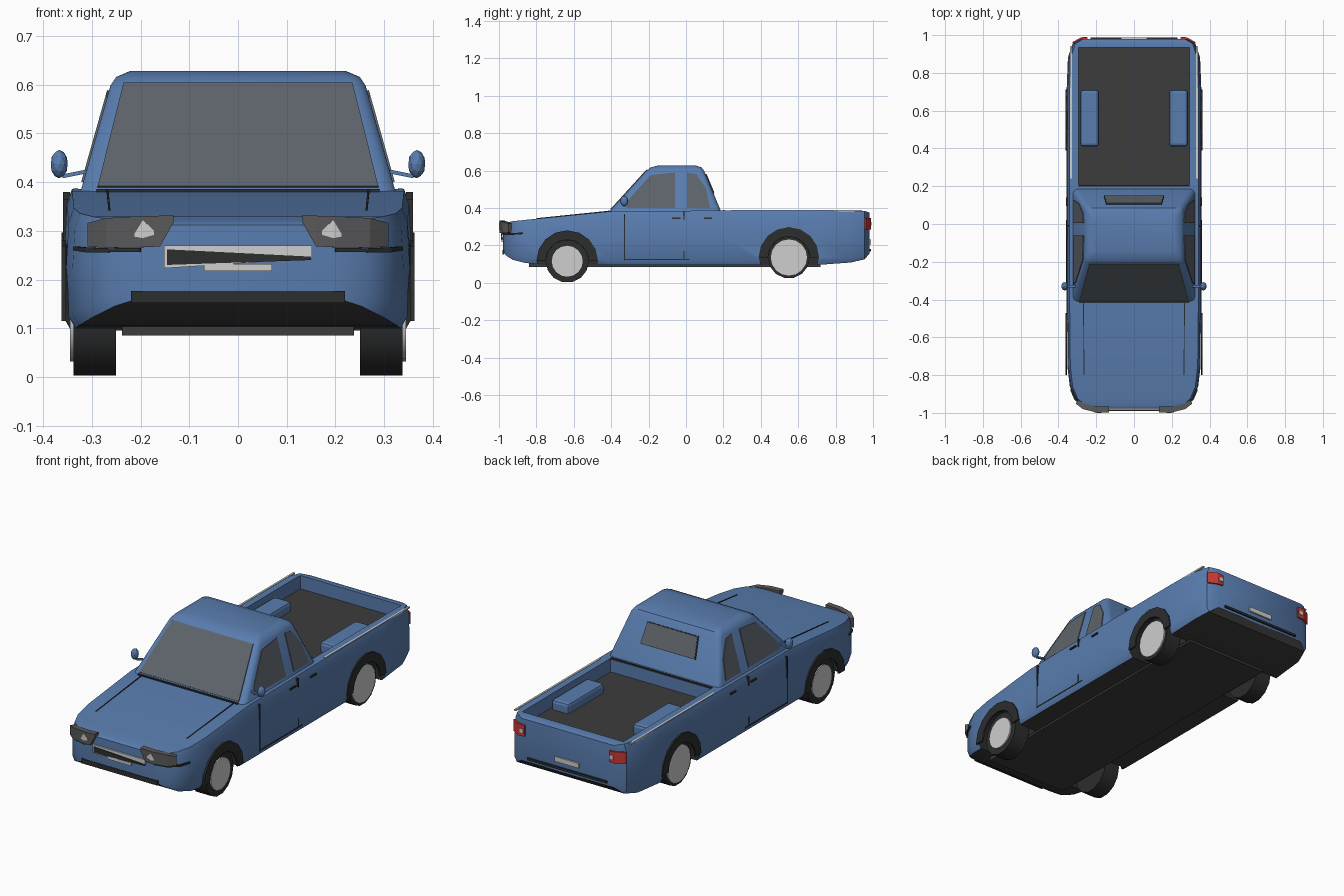
import bpy, bmesh, math

cube = bpy.data.objects.get("Cube")
if cube:
    bpy.data.objects.remove(cube, do_unlink=True)


def material(name, red, green, blue):
    mat = bpy.data.materials.new(name)
    mat.use_nodes = True
    mat.diffuse_color = (red, green, blue, 1)
    shader = next(n for n in mat.node_tree.nodes if n.type == 'BSDF_PRINCIPLED')
    shader.inputs["Base Color"].default_value = (red, green, blue, 1)
    return mat


PAINT = material("blue paint", .1, .205, .43)
BLACK = material("black trim", .025, .026, .027)
LINER = material("dark bed liner", .046, .046, .047)
GLASS = material("grey glass", .112, .126, .145)
LAMP = material("lamp grey", .1, .1, .105)
LIGHT = material("light metal", .62, .62, .62)
RED = material("red lens", .58, .04, .035)


def make(name, verts, faces, mat, thickness=0, smooth=False):
    """Mesh object from points and faces, optionally thickened."""
    mesh = bpy.data.meshes.new(name)
    mesh.from_pydata([tuple(v) for v in verts], [], faces)
    mesh.materials.append(mat)
    bm = bmesh.new()
    bm.from_mesh(mesh)
    bmesh.ops.recalc_face_normals(bm, faces=bm.faces)
    bm.to_mesh(mesh)
    bm.free()
    obj = bpy.data.objects.new(name, mesh)
    bpy.context.collection.objects.link(obj)
    if thickness:
        mod = obj.modifiers.new("thickness", 'SOLIDIFY')
        mod.thickness, mod.offset = thickness, 0
    if smooth:
        shade(obj)
    return obj


def activate(obj):
    bpy.ops.object.select_all(action='DESELECT')
    obj.select_set(True)
    bpy.context.view_layer.objects.active = obj


def shade(obj):
    activate(obj)
    bpy.ops.object.shade_smooth_by_angle(angle=math.radians(32))


def loft(name, rings, mat, smooth=True):
    """Skin closed rings of equal length and cap both ends."""
    n, last = len(rings[0]), (len(rings) - 1) * len(rings[0])
    faces = [(r * n + i, r * n + (i + 1) % n, (r + 1) * n + (i + 1) % n, (r + 1) * n + i)
             for r in range(len(rings) - 1) for i in range(n)]
    faces += [tuple(range(n)), tuple(range(last, last + n))]
    return make(name, [p for ring in rings for p in ring], faces, mat, smooth=smooth)


def plate(name, pts, mat, thickness=.006):
    return make(name, pts, [tuple(range(len(pts)))], mat, thickness)


def box(name, low, high, mat, bevel=0):
    corners = [[(x, y, z) for x, y in ((low[0], low[1]), (high[0], low[1]),
                                       (high[0], high[1]), (low[0], high[1]))]
               for z in (low[2], high[2])]
    obj = loft(name, corners, mat, smooth=False)
    if bevel:
        mod = obj.modifiers.new("bevel", 'BEVEL')
        mod.width, mod.segments = bevel, 2
    return obj


def side_box(name, s, x, y, z, mat, bevel=0):
    """Box on one side of the car from (low, high) pairs."""
    xs = sorted((s * x[0], s * x[1]))
    return box(name, (xs[0], y[0], z[0]), (xs[1], y[1], z[1]), mat, bevel)


def disc(name, s, x0, x1, y, z, r, mat, sides=16):
    ring = [(r * math.cos(math.tau * i / sides), r * math.sin(math.tau * i / sides))
            for i in range(sides)]
    return loft(name, [[(s * x, y + a, z + b) for a, b in ring] for x in (x0, x1)], mat)


SIDES = (("left", 1), ("right", -1))
# Wheel: end, y, z, tyre radius, rim radius
WHEELS = (("front", -.635, .115, .115, .083), ("rear", .55, .135, .112, .097))

# Body shell: y, half width, bottom, top
STATIONS = [(-.978, .2, .165, .312), (-.962, .265, .145, .322), (-.925, .312, .122, .329),
            (-.86, .34, .106, .336), (-.75, .353, .095, .347), (-.4, .357, .095, .382),
            (.2, .357, .095, .386), (.7, .357, .095, .386), (.88, .35, .108, .386),
            (.955, .325, .125, .384), (.98, .28, .155, .375)]


def body_ring(y, w, low, top):
    half = [(w * .96, low), (w, low + .025), (w, low + .5 * (top - low)),
            (w * .985, top - .03), (w * .955, top)]
    return [(x, y, z) for x, z in half] + [(-x, y, z) for x, z in reversed(half)]


body = loft("body", [body_ring(*s) for s in STATIONS], PAINT, smooth=False)

# Open the load bed and the wheel wells
cutters = [box("bed_cutter", (-.293, .205, .315), (.293, .935, .6), PAINT)]
for side, s in SIDES:
    for end, y, z, r, rim in WHEELS:
        cutters.append(disc("well_cutter", s, .24, .5, y, z, r + .045, PAINT, 18))
for cutter in cutters:
    activate(body)
    mod = body.modifiers.new("cut", 'BOOLEAN')
    mod.operation, mod.solver, mod.object = 'DIFFERENCE', 'EXACT', cutter
    bpy.ops.object.modifier_apply(modifier=mod.name)
    bpy.data.objects.remove(cutter, do_unlink=True)

# Black wells, dark underside and bed floor
body.data.materials.clear()
for mat in (PAINT, BLACK, LINER):
    body.data.materials.append(mat)
for face in body.data.polygons:
    c, n = face.center, face.normal
    in_well = any(math.hypot(c.y - y, c.z - z) < r + .05 for _, y, z, r, _ in WHEELS)
    underside = n.z < -.4 and abs(n.x) < .4 and c.z < .157
    bed_floor = n.z > .9 and c.z < .33 and abs(c.x) < .3 and c.y > .2
    face.material_index = 0
    if underside or bed_floor:
        face.material_index = 2
    elif in_well and .2 < abs(c.x) < .34 and c.z < .31 and n.z < .5:
        face.material_index = 1
shade(body)
box("underside", (-.238, -.84, .085), (.238, .72, .11), LINER)

# Cab with sloping pillars and rounded roof
BASE, EAVE = (.375, -.415, .19, .325), (.598, -.212, .097, .262)


def cab_ring(z, front, back, w, r=.026):
    ring = []
    for cx, cy, start in ((w - r, back - r, 0), (r - w, back - r, 1),
                          (r - w, front + r, 2), (w - r, front + r, 3)):
        for k in range(4):
            a = (start + k / 3) * math.pi / 2
            ring.append((cx + r * math.cos(a), cy + r * math.sin(a), z))
    return ring


loft("cab", [cab_ring(*lv) for lv in (BASE, EAVE, (.616, -.19, .084, .25),
                                      (.628, -.145, .05, .222))], PAINT)


def on_cab(index, z):
    """Front, back or side of the cab at a height."""
    t = (z - BASE[0]) / (EAVE[0] - BASE[0])
    return BASE[index] + t * (EAVE[index] - BASE[index])


def pane(name, index, outline, grow, mat):
    pts = [(x, on_cab(index, z) + grow, z) for x, z in outline]
    return plate(name, pts, mat)


pane("windshield", 1, [(-.288, .39), (.288, .39), (.235, .603), (-.235, .603)], -.002, GLASS)
pane("rear_window_frame", 2, [(-.16, .477), (.16, .477), (.148, .581), (-.148, .581)], .001, BLACK)
pane("rear_window", 2, [(-.155, .481), (.155, .481), (.144, .577), (-.144, .577)], .003, GLASS)

DOOR_GLASS = [(-.32, .4), (-.305, .445), (-.19, .575), (-.06, .588), (-.06, .4)]
REAR_GLASS = [(.005, .4), (.005, .588), (.055, .58), (.108, .5), (.128, .4)]
for side, s in SIDES:
    for name, outline in (("door_window", DOOR_GLASS), ("quarter_window", REAR_GLASS)):
        plate(side + "_" + name, [(s * (on_cab(3, z) + .001), y, z) for y, z in outline], GLASS)

# Wheels and black arch linings
for side, s in SIDES:
    for end, y, z, r, rim in WHEELS:
        tag = side + "_" + end
        disc(tag + "_tyre", s, .25, .338, y, z, r, BLACK, 14)
        disc(tag + "_rim", s, .3, .345, y, z, rim, LIGHT, 16)
        steps = 8
        pts = [(s * .358, y + k * math.cos(a), z + k * math.sin(a))
               for a in (math.pi * i / steps for i in range(steps + 1)) for k in (r, r + .05)]
        make(tag + "_arch", pts, [(2 * i, 2 * i + 1, 2 * i + 3, 2 * i + 2)
                                  for i in range(steps)], BLACK, .009)


def end_y(x, rear):
    """Depth of the rounded nose or tail at a given x."""
    ends = STATIONS[::-1] if rear else STATIONS
    for (y0, w0, *_), (y1, w1, *_) in zip(ends, ends[1:]):
        if abs(x) <= w0:
            return y0
        if abs(x) <= w1:
            return y0 + (y1 - y0) * (abs(x) - w0) / (w1 - w0)
    return y1


def wrap(name, spans, mat, rear=False, out=.004, thickness=.008):
    """Plate following the rounded end; spans are (x, low, high)."""
    pts = [(x, end_y(x, rear) + (out if rear else -out), z)
           for x, low, high in spans for z in (low, high)]
    make(name, pts, [(2 * i, 2 * i + 1, 2 * i + 3, 2 * i + 2)
                     for i in range(len(spans) - 1)], mat, thickness)


# Lamps at both ends
for side, s in SIDES:
    wrap(side + "_headlamp", [(s * .132, .318, .333), (s * .16, .268, .331), (s * .2, .266, .33),
                              (s * .265, .265, .326), (s * .3, .268, .316)], LAMP, thickness=.03)
    wrap(side + "_headlamp_reflector", [(s * .172, .292, .3), (s * .195, .285, .322),
                                        (s * .212, .288, .294)], LIGHT, out=.018)
    wrap(side + "_lamp_gap", [(s * .2, .257, .265), (s * .265, .256, .264),
                              (s * .312, .256, .266), (s * .335, .26, .268)], BLACK)
    wrap(side + "_tail_lamp", [(s * .245, .287, .345), (s * .28, .284, .347),
                               (s * .325, .286, .347)], RED, True)
    wrap(side + "_reverse_lamp", [(s * .25, .305, .325), (s * .272, .305, .325)],
         LIGHT, True, .007)

# Grille, bumper openings and registration plates
wrap("grille_frame", [(-.152, .223, .27), (.152, .243, .27)], LIGHT)
wrap("grille", [(-.146, .23, .262), (.15, .24, .247)], BLACK, out=.007)
wrap("front_plate", [(-.07, .217, .232), (.07, .217, .232)], LIGHT)
wrap("air_intake", [(-.22, .152, .176), (.22, .152, .176)], BLACK)
wrap("rear_plate", [(-.07, .205, .23), (.07, .205, .23)], LIGHT, True)
wrap("rear_bumper_slot", [(-.23, .168, .18), (.23, .168, .18)], BLACK, True)

# Load bed fittings, door seams, handles and mirrors
for side, s in SIDES:
    side_box(side + "_bed_arch", s, (.185, .285), (.41, .71), (.3, .365), PAINT, .015)
    side_box(side + "_rail_strip", s, (.328, .338), (.24, .94), (.38, .388), LIGHT)
    for name, y, z in (("front_seam", (-.331, -.325), (.12, .365)),
                       ("sill_seam", (-.33, .02), (.122, .127)),
                       ("upper_rear_seam", (-.014, -.009), (.335, .38)),
                       ("lower_rear_seam", (-.014, -.009), (.13, .17)),
                       ("door_handle", (-.075, -.03), (.342, .35)),
                       ("rear_handle", (.095, .14), (.342, .35))):
        side_box(side + "_" + name, s, (.345, .359), y, z, BLACK)
    plate(side + "_hood_seam", [(s * x, y, z) for x, y, z in (
        (.262, -.8, .342), (.266, -.8, .342), (.27, -.41, .382), (.266, -.41, .382))], BLACK)
    bpy.ops.mesh.primitive_ico_sphere_add(subdivisions=2, radius=1, location=(s * .367, -.33, .437))
    mirror = bpy.context.object
    mirror.name, mirror.scale = side + "_mirror", (.018, .022, .029)
    mirror.data.materials.append(PAINT)
    loft(side + "_mirror_arm", [[(s * x, -.33 + a, z + b) for a, b in (
        (-.006, -.004), (.006, -.004), (.006, .004), (-.006, .004))]
        for x, z in ((.3, .424), (.36, .412))], PAINT)
box("cowl_gap", (-.29, -.418, .376), (.29, -.408, .386), BLACK)
box("bed_front_gap", (-.293, .198, .38), (.293, .206, .389), BLACK)
